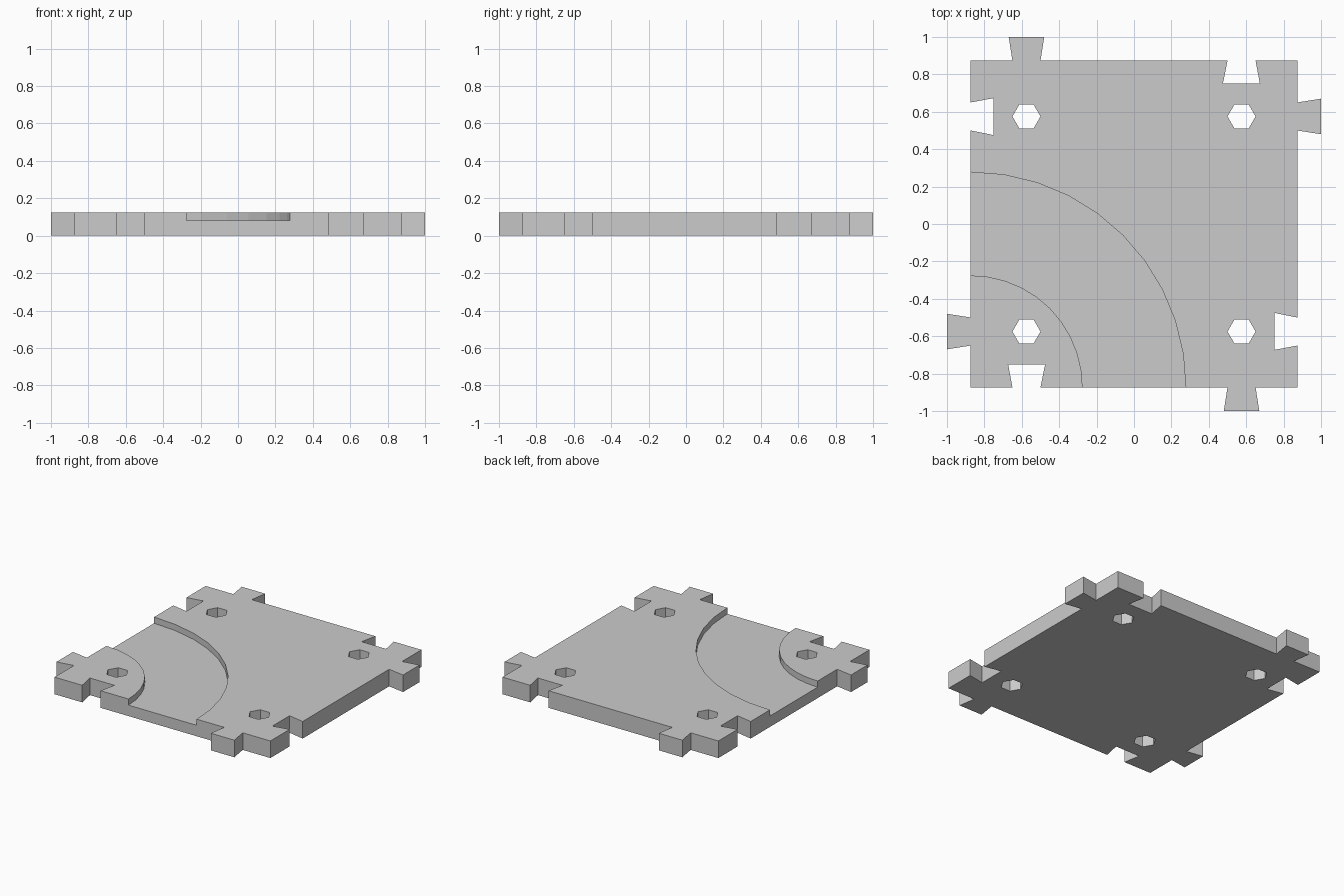
import bpy, bmesh
from math import cos, sin, pi
from mathutils import Matrix, Vector

cube = bpy.data.objects.get("Cube")
if cube:
    bpy.data.objects.remove(cube, do_unlink=True)

HALF, THICK, FLOOR = 0.873, 0.125, 0.08
PEG = 0.575  # distance of tabs, slots and holes from the centre

grey = bpy.data.materials.new("light grey")
grey.use_nodes = True
grey.diffuse_color = (0.6, 0.6, 0.6, 1)
grey.node_tree.nodes["Principled BSDF"].inputs["Base Color"].default_value = grey.diffuse_color


def prism(name, loops, z0, z1):
    """Extrude an outline, or the band between two equal loops, from z0 to z1."""
    bm = bmesh.new()
    rings = [[bm.verts.new((x, y, z0)) for x, y in loop] for loop in loops]
    if len(rings) == 1:
        faces = [bm.faces.new(rings[0])]
    else:
        inner, outer = rings
        n = len(inner)
        faces = [bm.faces.new((inner[i], outer[i], outer[(i + 1) % n], inner[(i + 1) % n]))
                 for i in range(n)]
    top = bmesh.ops.extrude_face_region(bm, geom=faces, use_keep_orig=True)["geom"]
    bmesh.ops.translate(bm, vec=(0, 0, z1 - z0),
                        verts=[v for v in top if isinstance(v, bmesh.types.BMVert)])
    bmesh.ops.recalc_face_normals(bm, faces=bm.faces)
    mesh = bpy.data.meshes.new(name)
    bm.to_mesh(mesh)
    bm.free()
    mesh.materials.append(grey)
    obj = bpy.data.objects.new(name, mesh)
    bpy.context.collection.objects.link(obj)
    return obj


def circle(cx, cy, r, n):
    return [(cx + r * cos(2 * pi * i / n), cy + r * sin(2 * pi * i / n)) for i in range(n)]


# One side: corner, dovetail slot, dovetail tab; repeated by quarter turns
side = [(HALF, -HALF), (HALF, -0.65), (0.75, -0.673), (0.75, -0.475), (HALF, -0.5),
        (HALF, 0.5), (1, 0.48), (1, 0.67), (HALF, 0.65)]
outline = []
for k in range(4):
    turn = Matrix.Rotation(k * pi / 2, 2)
    outline += [tuple(turn @ Vector(p)) for p in side]
tile = prism("tile", [outline], 0, THICK)

# Hexagonal through holes and the curved channel around one corner
cutters = [prism("hole_cutter", [circle(sx * PEG, sy * PEG, 0.075, 6)], -0.1, 0.3)
           for sx in (-1, 1) for sy in (-1, 1)]
cutters.append(prism("channel_cutter", [circle(-HALF, -HALF, r, 40) for r in (0.598, 1.15)],
                     FLOOR, 0.3))
for cutter in cutters:
    cutter.hide_render = True
    cutter.hide_set(True)
    cut = tile.modifiers.new(cutter.name, "BOOLEAN")
    cut.operation = "DIFFERENCE"
    cut.solver = "EXACT"
    cut.object = cutter

# Bake the cuts and drop the cutters
bpy.context.view_layer.update()
graph = bpy.context.evaluated_depsgraph_get()
baked = bpy.data.meshes.new_from_object(tile.evaluated_get(graph))
tile.modifiers.clear()
tile.data = baked
for cutter in cutters:
    bpy.data.objects.remove(cutter, do_unlink=True)
